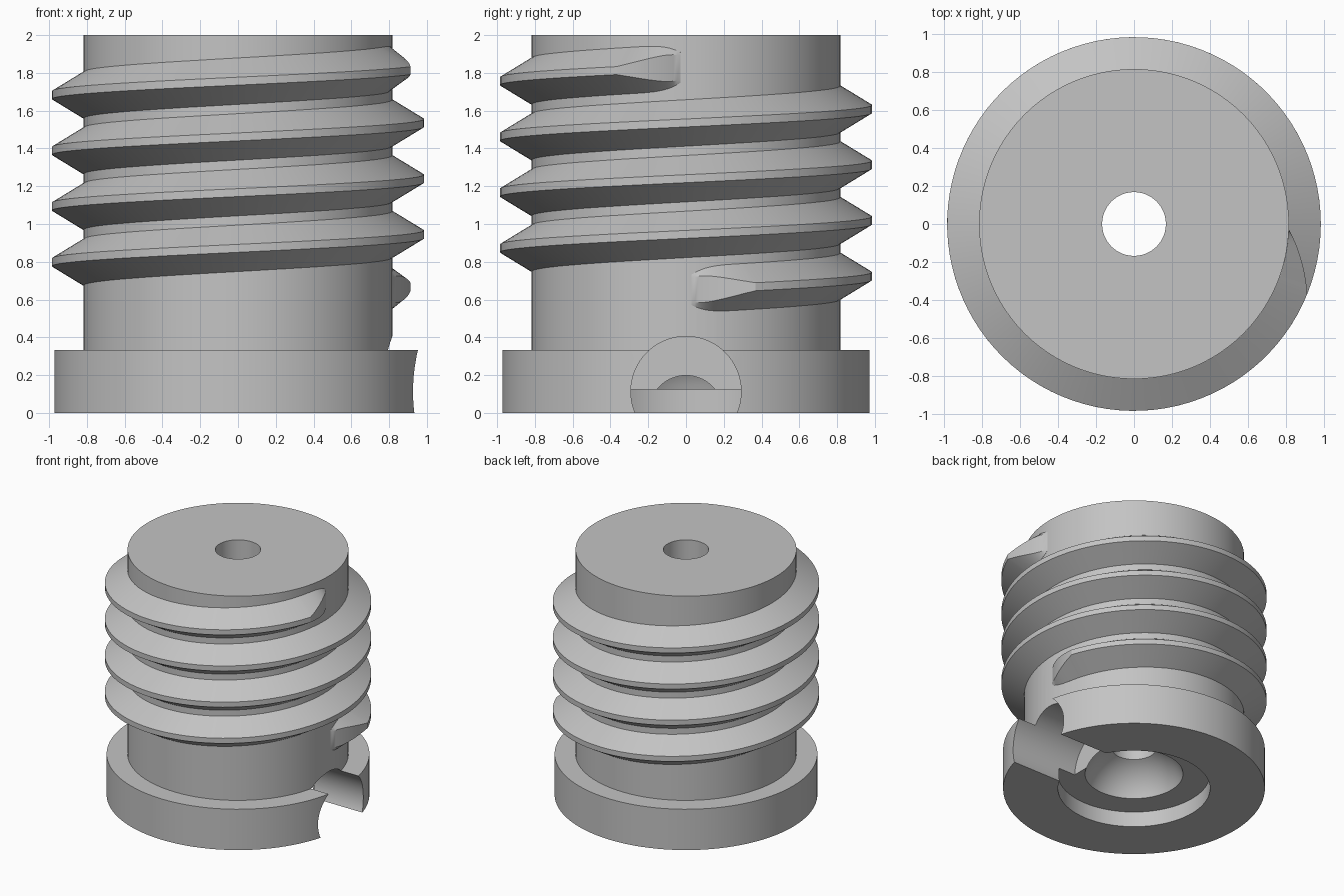
import bpy, bmesh, math

if "Cube" in bpy.data.objects:
    bpy.data.objects.remove(bpy.data.objects["Cube"])

SEGMENTS = 96
BODY_R, CREST_R, BASE_R, BORE_R = 0.817, 0.985, 0.972, 0.168
PITCH, TURNS, START_Z = 0.295, 4, 0.65

grey = bpy.data.materials.new("plain grey")
grey.use_nodes = True
colour = (0.55, 0.55, 0.55, 1)
grey.diffuse_color = colour
grey.node_tree.nodes["Principled BSDF"].inputs["Base Color"].default_value = colour


def make_object(name, bm):
    bmesh.ops.recalc_face_normals(bm, faces=bm.faces)
    mesh = bpy.data.meshes.new(name)
    bm.to_mesh(mesh)
    bm.free()
    mesh.materials.append(grey)
    obj = bpy.data.objects.new(name, mesh)
    bpy.context.collection.objects.link(obj)
    return obj


def activate(obj):
    bpy.ops.object.select_all(action="DESELECT")
    obj.select_set(True)
    bpy.context.view_layer.objects.active = obj


def bridge(bm, a, b):
    for i in range(len(a)):
        j = (i + 1) % len(a)
        bm.faces.new((a[i], a[j], b[j], b[i]))


# Plug body: flanged cylinder with bore, domed pocket and counterbore
DOME_R, RECESS_R, RECESS_Z = 0.385, 0.565, 0.125
profile = [(BORE_R, 2), (BODY_R, 2), (BODY_R, 0.333), (BASE_R, 0.333),
           (BASE_R, 0), (RECESS_R, 0), (RECESS_R, RECESS_Z)]
low, high = math.asin(RECESS_Z / DOME_R), math.acos(BORE_R / DOME_R)
for i in range(13):
    a = low + (high - low) * i / 12
    profile.append((DOME_R * math.cos(a), DOME_R * math.sin(a)))

bm = bmesh.new()
rings = []
for s in range(SEGMENTS):
    a = math.tau * s / SEGMENTS
    rings.append([bm.verts.new((r * math.cos(a), r * math.sin(a), z)) for r, z in profile])
for s in range(SEGMENTS):
    bridge(bm, rings[s], rings[(s + 1) % SEGMENTS])
body = make_object("plug_body", bm)

# Round side notch, cut from the flange into the counterbore
bpy.ops.mesh.primitive_cylinder_add(vertices=SEGMENTS, radius=0.292, depth=0.9,
                                    location=(0.78, 0, 0.113),
                                    rotation=(0, math.pi / 2, 0))
cutter = bpy.context.object
cutter.name = "notch_cutter"
cutter.hide_render = True
cut = body.modifiers.new("notch", "BOOLEAN")
cut.operation = "DIFFERENCE"
cut.solver = "EXACT"
cut.object = cutter
activate(body)
bpy.ops.object.modifier_apply(modifier=cut.name)
bpy.data.objects.remove(cutter)

# Helical thread: trapezoid section that sinks into the body at both ends
FADE = math.radians(20)
ROOT_HALF, CREST_HALF, SUNK = 0.123, 0.021, 0.02
slope = (ROOT_HALF - CREST_HALF) / (CREST_R - BODY_R)
first, last = math.radians(2), math.tau * TURNS - math.radians(2)
fine = [first + FADE * i / 16 for i in range(16)]
steps = SEGMENTS * TURNS
angles = fine + [first + FADE + (last - first - 2 * FADE) * i / steps for i in range(steps + 1)]
angles += [first + last - a for a in reversed(fine)]

bm = bmesh.new()
sections = []
for a in angles:
    t = min(1, min(a - first, last - a) / FADE)
    crest = BODY_R + (CREST_R - BODY_R) * t
    pinch = 1 - 0.35 * (1 - t) ** 4
    root = ROOT_HALF * pinch
    tip = (CREST_HALF + slope * (CREST_R - crest) * 0.75) * pinch
    z = START_Z + PITCH * a / math.tau
    section = [(BODY_R - SUNK, -root), (BODY_R, -root), (crest, -tip),
               (crest, tip), (BODY_R, root), (BODY_R - SUNK, root)]
    sections.append([bm.verts.new((r * math.cos(a), r * math.sin(a), z + h)) for r, h in section])
for a, b in zip(sections, sections[1:]):
    bridge(bm, a, b)
bm.faces.new(sections[0])
bm.faces.new(sections[-1])
thread = make_object("helical_thread", bm)

# Smooth round walls, keep machined edges crisp
for obj in (body, thread):
    activate(obj)
    bpy.ops.object.shade_smooth_by_angle(angle=math.radians(25))
